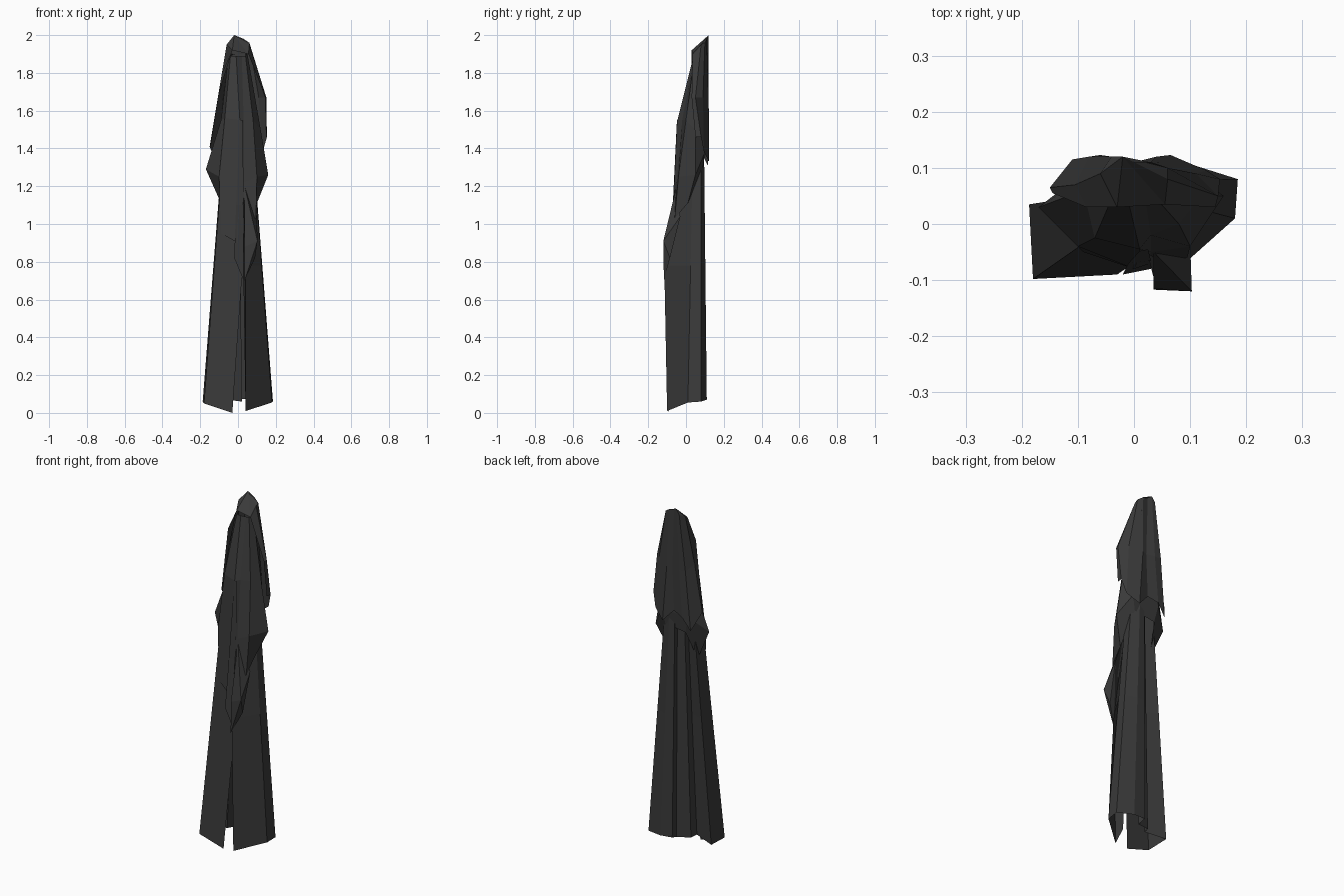
import bpy
import bmesh
from mathutils import Vector

default_cube = bpy.data.objects.get("Cube")
if default_cube:
    bpy.data.objects.remove(default_cube, do_unlink=True)

# One dark cloth colour for the whole garment
cloth = bpy.data.materials.new("charcoal cloth")
cloth.use_nodes = True
cloth_colour = (0.042, 0.042, 0.042, 1)
cloth.diffuse_color = cloth_colour
shader = cloth.node_tree.nodes["Principled BSDF"]
shader.inputs["Base Color"].default_value = cloth_colour
shader.inputs["Roughness"].default_value = 0.9


def finish(name, bm):
    """Turn a bmesh into a flat-shaded cloth object."""
    bmesh.ops.recalc_face_normals(bm, faces=bm.faces)
    mesh = bpy.data.meshes.new(name)
    bm.to_mesh(mesh)
    bm.free()
    mesh.materials.append(cloth)
    part = bpy.data.objects.new(name, mesh)
    bpy.context.collection.objects.link(part)
    return part


def hundredths(points):
    return [Vector(point) / 100 for point in points]


def draped_sheet(name, folds, closed=False):
    """Join neighbouring fold lines, each running from top to hem."""
    bm = bmesh.new()
    columns = [[bm.verts.new(point) for point in fold] for fold in folds]
    pairs = list(zip(columns, columns[1:]))
    if closed:
        pairs.append((columns[-1], columns[0]))
    for left, right in pairs:
        for row in range(len(left) - 1):
            bm.faces.new((left[row], right[row], right[row + 1], left[row + 1]))
    return finish(name, bm)


# Skirt: a pleated hem gathered upward to the waist, slit at the front
hem = hundredths([
    (4, -4, 7), (4, -10, 1), (18, 1, 5.5), (18.5, 8, 6), (9, 11, 7),
    (1.5, 10.5, 7.5), (2, 6, 6), (-6, 4, 7), (-7, 0, 7.5),
    (-18.7, 3.5, 6), (-18, -9.8, 5), (-3, -9, 0),
])
waist_height = 1.36
knee_height = 0.78


def gathered_fold(point, is_slit):
    waist = Vector((point.x * 0.45, point.y * 0.6 + 0.03, waist_height))
    share = (knee_height - point.z) / (waist_height - point.z)
    knee = point.lerp(waist, share)
    if point.y < -0.05 and point.x > 0:
        knee.y = point.y - 0.015
        knee.x = point.x
    if is_slit:
        knee.x = waist.x = 0.025
    return [waist, knee, point]


last = len(hem) - 1
draped_sheet("skirt", [gathered_fold(p, i == last) for i, p in enumerate(hem)])

# Mantle: shoulder cloth wrapping the front and sides above the skirt
mantle_folds = [
    [(-3, 11, 190), (-6, 10, 155), (-8, 10, 138), (-6, 9, 128)],
    [(-5, 8, 190), (-9, 6, 155), (-17, 3, 129), (-9, 2, 111)],
    [(-4, 4.5, 189), (-7, -2.5, 156), (-10, -4, 125), (-9, -5, 95)],
    [(-1, 4, 189), (1, -4.5, 155), (1, -6, 122), (0, -8, 90)],
    [(2, 4.5, 189), (3, -2, 155), (3, -5, 122), (3, -7, 95)],
    [(4, 4.5, 189), (8, 0, 155), (10, -4, 125), (9.5, -6, 103)],
    [(5, 7, 190), (12, 5, 150), (16, 5, 126), (10, 1, 111)],
    [(4, 11, 190), (8, 10, 155), (9, 10, 138), (7, 9, 130)],
]
draped_sheet("mantle", [hundredths(fold) for fold in mantle_folds], closed=True)

# Back cape: hangs from the crown with an uneven, pleated lower edge
cape_folds = [
    [(-3, 3, 192), (-8.5, 3, 180), (-14.5, 5.5, 142)],
    [(-6, 9, 195), (-10.5, 7, 168), (-15, 6.5, 141)],
    [(-4, 12, 197), (-8, 12, 165), (-11, 11.5, 131)],
    [(-2, 12, 200), (-4, 12, 165), (-6, 12.3, 138)],
    [(0, 11, 199), (1, 11, 165), (0, 11, 140)],
    [(3, 11, 198), (4, 12, 165), (6.5, 12.3, 133)],
    [(6, 10, 196), (11, 9, 167), (13, 9.5, 138)],
    [(6, 8, 195), (15, 5, 167), (15.3, 8, 146)],
    [(5.5, 3.5, 190), (14.5, 3, 167), (15, 5, 146)],
]
draped_sheet("back_cape", [hundredths(fold) for fold in cape_folds])

# Crown: small sloping cap that closes the top of the cape
crown = bmesh.new()
rim = [crown.verts.new(Vector(fold[0]) / 100) for fold in cape_folds]
peak = rim.pop(3)
rim = rim[3:] + rim[:3]
for first, second in zip(rim, rim[1:]):
    crown.faces.new((peak, first, second))
finish("crown", crown)

# Hanging fold: pointed cloth end at the front, beside the slit
fold_points = hundredths([
    (3.5, -5, 120), (10.3, -12, 91), (3.5, -11.7, 70),
    (3.5, -11.5, 88), (10, -3, 104), (9, -8.5, 82),
])
hanging = bmesh.new()
for point in fold_points:
    hanging.verts.new(point)
bmesh.ops.convex_hull(hanging, input=hanging.verts)
finish("hanging_fold", hanging)

# Sash end: narrow strip running down the front to a point
sash_left = hundredths([(1, -4.8, 155), (-1, -7, 110), (-2, -9, 82)])
sash_right = hundredths([(2.5, -4.5, 155), (3, -6.5, 110), (3, -8, 70)])
draped_sheet("sash_end", [sash_left, sash_right])
